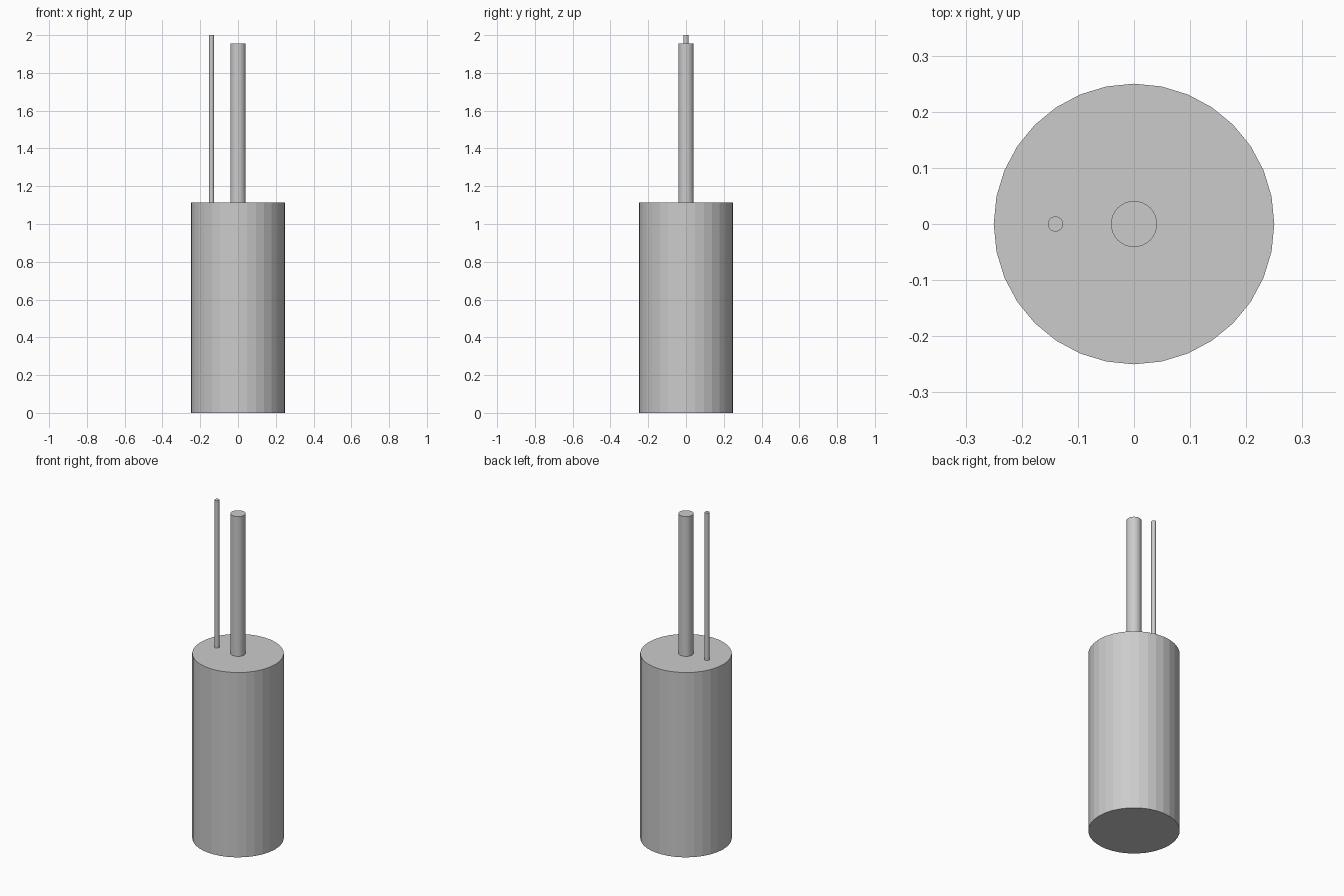
import bpy

if "Cube" in bpy.data.objects:
    bpy.data.objects.remove(bpy.data.objects["Cube"])


def cylinder(name, radius, z0, z1, x=0.0, sides=32):
    bpy.ops.mesh.primitive_cylinder_add(
        vertices=sides, radius=radius, depth=z1 - z0,
        location=(x, 0, (z0 + z1) / 2))
    obj = bpy.context.object
    obj.name = name
    return obj


BODY_TOP = 1.113

# Main canister
cylinder("body", 0.25, 0.0, BODY_TOP)
# Thick central rod, seated slightly into the body
cylinder("central_rod", 0.041, BODY_TOP - 0.01, 1.955)
# Thin offset rod
cylinder("thin_rod", 0.0135, BODY_TOP - 0.01, 2.0, x=-0.14)
